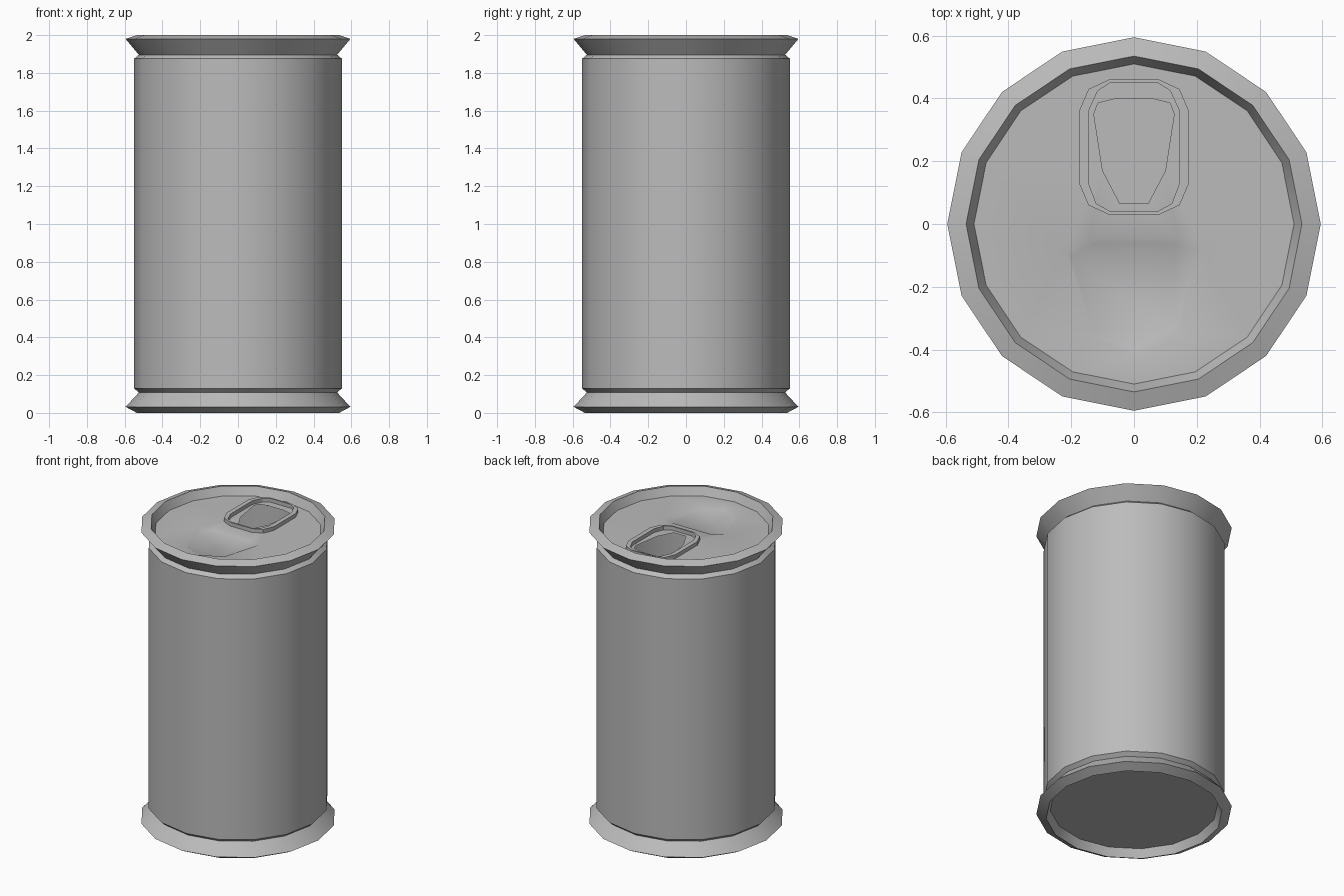
import bpy, bmesh, math

cube = bpy.data.objects.get("Cube")
if cube:
    bpy.data.objects.remove(cube, do_unlink=True)

SIDES = 16
LID = 1.945

metal = bpy.data.materials.new("grey_metal")
metal.use_nodes = True
metal.diffuse_color = (0.5, 0.5, 0.5, 1)
metal.node_tree.nodes["Principled BSDF"].inputs["Base Color"].default_value = (0.5, 0.5, 0.5, 1)


def loop(bm, pts, z):
    return [bm.verts.new((x, y, z)) for x, y in pts]


def bridge(bm, a, b):
    n = len(a)
    for i in range(n):
        j = (i + 1) % n
        bm.faces.new((a[i], a[j], b[j], b[i]))


def circle(r):
    return [(r * math.cos(math.tau * i / SIDES), r * math.sin(math.tau * i / SIDES))
            for i in range(SIDES)]


def mirrored(half):
    """Close a right-hand outline with its mirror image."""
    return half + [(-x, y) for x, y in reversed(half) if x > 0]


def closed_edges(bm, ring):
    edges = []
    for a, b in zip(ring, ring[1:] + ring[:1]):
        edges.append(bm.edges.get((a, b)) or bm.edges.new((a, b)))
    return edges


def finish(bm, name):
    mesh = bpy.data.meshes.new(name)
    bm.to_mesh(mesh)
    bm.free()
    mesh.materials.append(metal)
    obj = bpy.data.objects.new(name, mesh)
    bpy.context.collection.objects.link(obj)
    bpy.ops.object.select_all(action='DESELECT')
    obj.select_set(True)
    bpy.context.view_layer.objects.active = obj
    bpy.ops.object.shade_smooth_by_angle(angle=math.radians(30))
    return obj


# Outlines on the lid
opening = mirrored([(0.045, 0.065), (0.1, 0.17), (0.128, 0.35), (0.115, 0.385), (0.055, 0.4)])
tab_outer = mirrored([(0.08, 0.03), (0.145, 0.06), (0.175, 0.13),
                      (0.175, 0.36), (0.145, 0.43), (0.08, 0.46)])
tab_inner = mirrored([(0.075, 0.04), (0.12, 0.065), (0.145, 0.13),
                      (0.145, 0.36), (0.115, 0.425), (0.075, 0.45)])
mouth_outer = mirrored([(0, -0.42), (0.145, -0.35), (0.22, -0.09), (0.14, -0.045)])
mouth_inner = [(x * 0.9, -0.22 + (y + 0.22) * 0.9) for x, y in mouth_outer]

# Can body: wall, flared rims and recessed base
profile = [(0.51, 0.055), (0.535, 0), (0.595, 0.032), (0.525, 0.108), (0.55, 0.13),
           (0.55, 1.875), (0.525, 1.896), (0.595, 1.98), (0.535, 2), (0.51, LID)]
bm = bmesh.new()
rings = [loop(bm, circle(r), z) for r, z in profile]
for low, high in zip(rings, rings[1:]):
    bridge(bm, low, high)
bm.faces.new(rings[0][::-1])
finish(bm, "can_body")

# Lid with a drinking hole and a pressed panel
bm = bmesh.new()
edge = loop(bm, circle(0.51), LID)
hole = loop(bm, opening, LID)
press = loop(bm, mouth_outer, LID)
edges = [e for ring in (edge, hole, press) for e in closed_edges(bm, ring)]
bmesh.ops.triangle_fill(bm, use_beauty=True, edges=edges, normal=(0, 0, 1))
floor = loop(bm, mouth_inner, LID - 0.01)
bridge(bm, press, floor)
bm.faces.new(floor)
for f in bm.faces:
    f.normal_update()
    if f.normal.z < 0:
        f.normal_flip()
finish(bm, "lid")

# Raised ring around the hole
bm = bmesh.new()
steps = [loop(bm, tab_outer, LID), loop(bm, tab_outer, LID + 0.025),
         loop(bm, tab_inner, LID + 0.025), loop(bm, tab_inner, LID)]
for a, b in zip(steps, steps[1:]):
    bridge(bm, a, b)
finish(bm, "pull_tab_ring")
